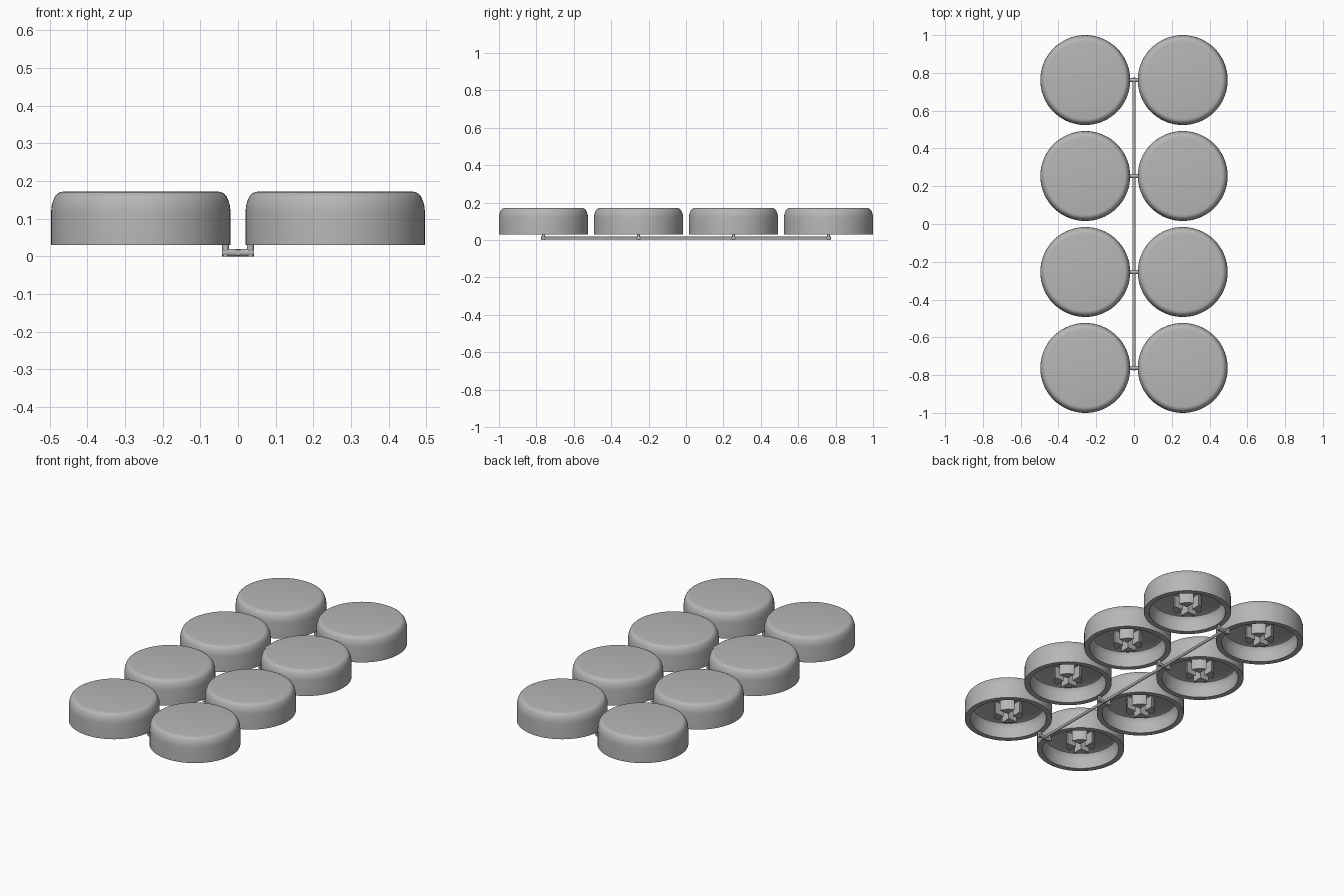
import bpy, bmesh, math
from mathutils import Matrix, Vector

if "Cube" in bpy.data.objects:
    bpy.data.objects.remove(bpy.data.objects["Cube"])

grey = bpy.data.materials.new("plain_grey")
grey.use_nodes = True
colour = (0.47, 0.47, 0.47, 1)
grey.diffuse_color = colour
grey.node_tree.nodes["Principled BSDF"].inputs["Base Color"].default_value = colour

COLS = (-0.258, 0.258)
ROWS = (-0.762, -0.254, 0.254, 0.762)


def finish(bm, name):
    bmesh.ops.recalc_face_normals(bm, faces=bm.faces)
    mesh = bpy.data.meshes.new(name)
    bm.to_mesh(mesh)
    bm.free()
    mesh.materials.append(grey)
    return mesh


def place(mesh, name, location=(0, 0, 0)):
    ob = bpy.data.objects.new(name, mesh)
    ob.location = location
    bpy.context.collection.objects.link(ob)
    return ob


def smooth(ob):
    bpy.ops.object.select_all(action='DESELECT')
    ob.select_set(True)
    bpy.context.view_layer.objects.active = ob
    bpy.ops.object.shade_smooth_by_angle(angle=math.radians(35))


def lathe(profile, name, steps=72):
    """Spin an (r, z) profile that starts and ends on the axis."""
    bm = bmesh.new()
    verts = [bm.verts.new((r, 0, z)) for r, z in profile]
    edges = [bm.edges.new(p) for p in zip(verts, verts[1:])]
    bmesh.ops.spin(bm, geom=verts + edges, cent=(0, 0, 0), axis=(0, 0, 1),
                   angle=math.tau, steps=steps, use_duplicate=False)
    bmesh.ops.remove_doubles(bm, verts=bm.verts, dist=1e-5)
    return finish(bm, name)


def rod(bm, start, end, radius):
    a, b = Vector(start), Vector(end)
    turn = (b - a).to_track_quat('Z', 'Y').to_matrix().to_4x4()
    bmesh.ops.create_cone(bm, cap_ends=True, segments=24, radius1=radius,
                          radius2=radius, depth=(b - a).length,
                          matrix=Matrix.Translation((a + b) / 2) @ turn)


# Hollow round cap: rounded outer shoulder, flat rim, filleted inside
cap_profile = [(0, 0.172), (0.205, 0.172), (0.214, 0.1705), (0.222, 0.166),
               (0.228, 0.159), (0.233, 0.147), (0.2365, 0.135), (0.238, 0.12),
               (0.238, 0.03), (0.208, 0.03), (0.207, 0.085), (0.203, 0.103),
               (0.195, 0.115), (0.182, 0.12), (0, 0.12)]
cap_mesh = lathe(cap_profile, "cap")


# Round stem split by a cross-shaped slot into four posts
def stem_post_mesh(radius=0.077, half_slot=0.018, low=0.048, high=0.125):
    bm = bmesh.new()
    first = math.asin(half_slot / radius)
    sweep = math.pi / 2 - 2 * first
    outline = [(half_slot, half_slot)]
    for i in range(11):
        t = first + sweep * i / 10
        outline.append((radius * math.cos(t), radius * math.sin(t)))
    for quarter in range(4):
        turn = Matrix.Rotation(quarter * math.pi / 2, 3, 'Z')
        face = bm.faces.new([bm.verts.new(turn @ Vector((x, y, low)))
                             for x, y in outline])
        top = bmesh.ops.extrude_face_region(bm, geom=[face], use_keep_orig=True)
        moved = [v for v in top["geom"] if isinstance(v, bmesh.types.BMVert)]
        bmesh.ops.translate(bm, verts=moved, vec=(0, 0, high - low))
    return finish(bm, "stem")


stem_mesh = stem_post_mesh()

for row, y in enumerate(ROWS, 1):
    for side, x in zip(("right", "left"), COLS):
        cap = place(cap_mesh, f"cap_{side}_{row}", (x, y, 0))
        stem = place(stem_mesh, f"stem_{side}_{row}", (x, y, 0))
smooth(cap)
smooth(stem)

# Long runner down the middle
bm = bmesh.new()
rod(bm, (0, -0.775, 0.01), (0, 0.775, 0.01), 0.008)
smooth(place(finish(bm, "runner"), "runner"))

# Cross bars with short uprights that meet the cap rims
bm = bmesh.new()
rod(bm, (-0.042, 0, 0.01), (0.042, 0, 0.01), 0.01)
for s in (-1, 1):
    rod(bm, (s * 0.033, 0, 0), (s * 0.033, 0, 0.035), 0.009)
bar_mesh = finish(bm, "cross_bar")
for row, y in enumerate(ROWS, 1):
    bar = place(bar_mesh, f"cross_bar_{row}", (0, y, 0))
smooth(bar)
